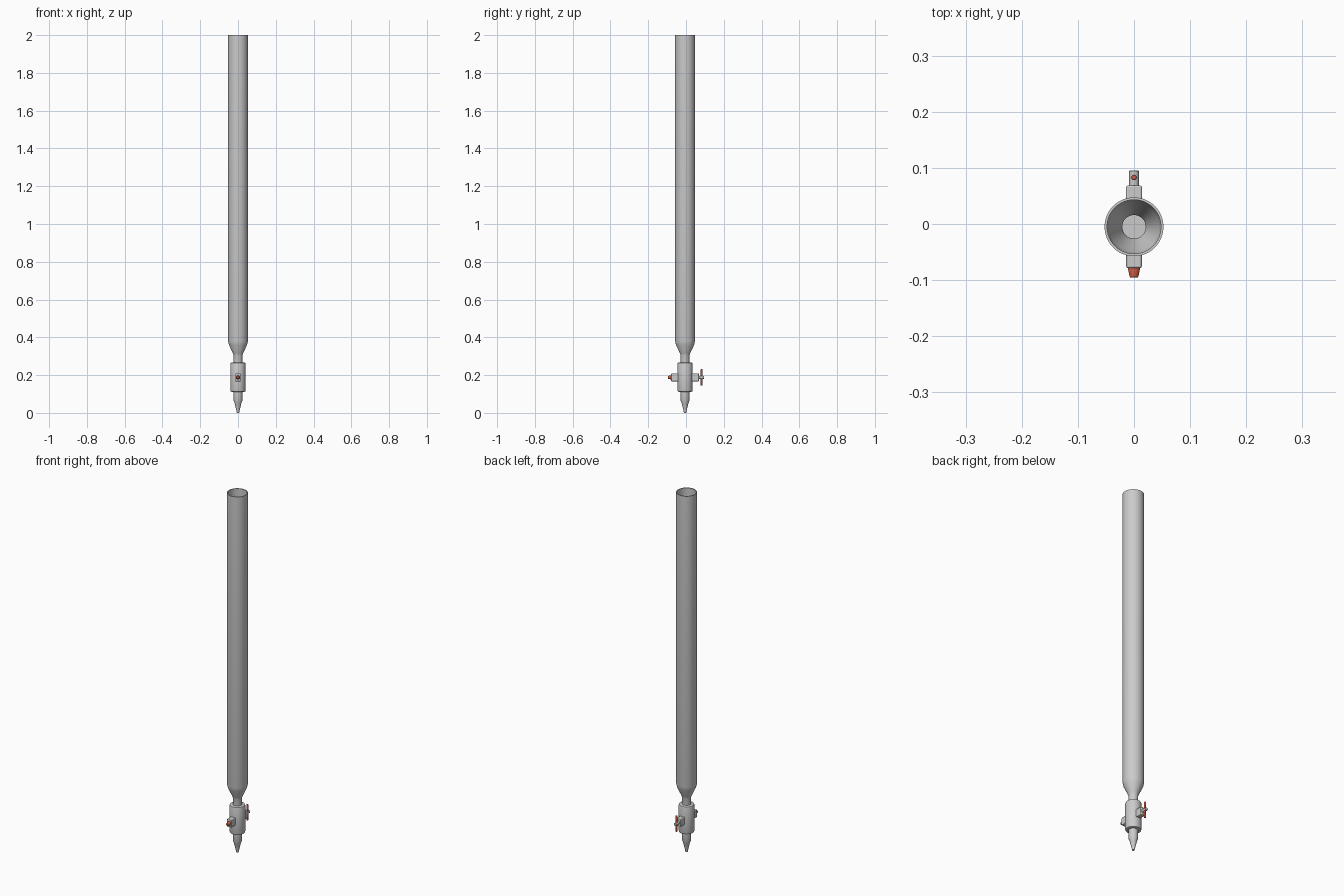
import bpy, math

if "Cube" in bpy.data.objects:
    bpy.data.objects.remove(bpy.data.objects["Cube"])

CY = -0.005      # tube axis in y
VZ = 0.188       # valve height


def lathe(name, profile, loc, rot=(0, 0, 0), segs=32, scale=(1, 1, 1), mat=None):
    """Revolve (radius, height) points round z; end caps close where radius > 0."""
    verts, faces = [], []
    for r, h in profile:
        for i in range(segs):
            a = 2 * math.pi * i / segs
            verts.append((r * math.cos(a) * scale[0], r * math.sin(a) * scale[1], h * scale[2]))
    for k in range(len(profile) - 1):
        for i in range(segs):
            j = (i + 1) % segs
            faces.append((k * segs + i, k * segs + j, (k + 1) * segs + j, (k + 1) * segs + i))
    last = (len(profile) - 1) * segs
    faces.append(tuple(reversed(range(segs))))
    faces.append(tuple(range(last, last + segs)))
    mesh = bpy.data.meshes.new(name)
    mesh.from_pydata(verts, [], faces)
    ob = bpy.data.objects.new(name, mesh)
    bpy.context.collection.objects.link(ob)
    ob.location, ob.rotation_euler = loc, rot
    if mat:
        mesh.materials.append(mat)
    smooth(ob)
    return ob


def smooth(ob):
    bpy.ops.object.select_all(action='DESELECT')
    ob.select_set(True)
    bpy.context.view_layer.objects.active = ob
    bpy.ops.object.shade_smooth_by_angle(angle=math.radians(30))


red = bpy.data.materials.new("red_plastic")
red.diffuse_color = (0.7, 0.12, 0.06, 1)
red.use_nodes = True
red.node_tree.nodes["Principled BSDF"].inputs["Base Color"].default_value = red.diffuse_color

# Open graduated tube: outside up, over the rim, down the inside to a closed floor
lathe("glass_tube", [(0.0235, 0.25), (0.0235, 0.305), (0.027, 0.315), (0.048, 0.36),
                     (0.0525, 0.38), (0.0525, 2.0), (0.048, 2.0), (0.048, 0.38),
                     (0.044, 0.36), (0.023, 0.315), (0.021, 0.305), (0.021, 0.27)],
      (0, CY, 0), segs=48)

# Valve body with rounded ends
lathe("valve_body", [(0.033, 0.111), (0.038, 0.113), (0.040, 0.119), (0.040, 0.259),
                     (0.038, 0.265), (0.033, 0.267)], (0, CY, 0))

# Drip tip
lathe("drip_tip", [(0.006, 0), (0.0075, 0.008), (0.018, 0.052), (0.0235, 0.066),
                   (0.0235, 0.115)], (0, CY, 0))

# Rounded cross block carrying the stopcock
bpy.ops.mesh.primitive_cube_add(size=1, location=(0, -0.005, VZ))
block = bpy.context.object
block.name = "stopcock_block"
block.dimensions = (0.028, 0.147, 0.042)
bpy.ops.object.transform_apply(location=False, rotation=False, scale=True)
bev = block.modifiers.new("bevel", 'BEVEL')
bev.width, bev.segments = 0.003, 2
smooth(block)

# Red retaining nut on the front, stem on the back (local z points along -y / +y)
lathe("retaining_nut", [(0.0105, 0), (0.0105, 0.003), (0.008, 0.0155), (0.006, 0.0177)],
      (0, -0.078, VZ), (math.pi / 2, 0, 0), 24, mat=red)
lathe("handle_stem", [(0.0085, 0), (0.0085, 0.0297), (0.0075, 0.0307)],
      (0, 0.065, VZ), (-math.pi / 2, 0, 0), 24)

# Red turning bar through the stem
lathe("turning_bar", [(0.004, -0.044), (0.005, -0.042), (0.005, 0.042), (0.004, 0.044)],
      (0, 0.083, VZ), segs=16, mat=red)
